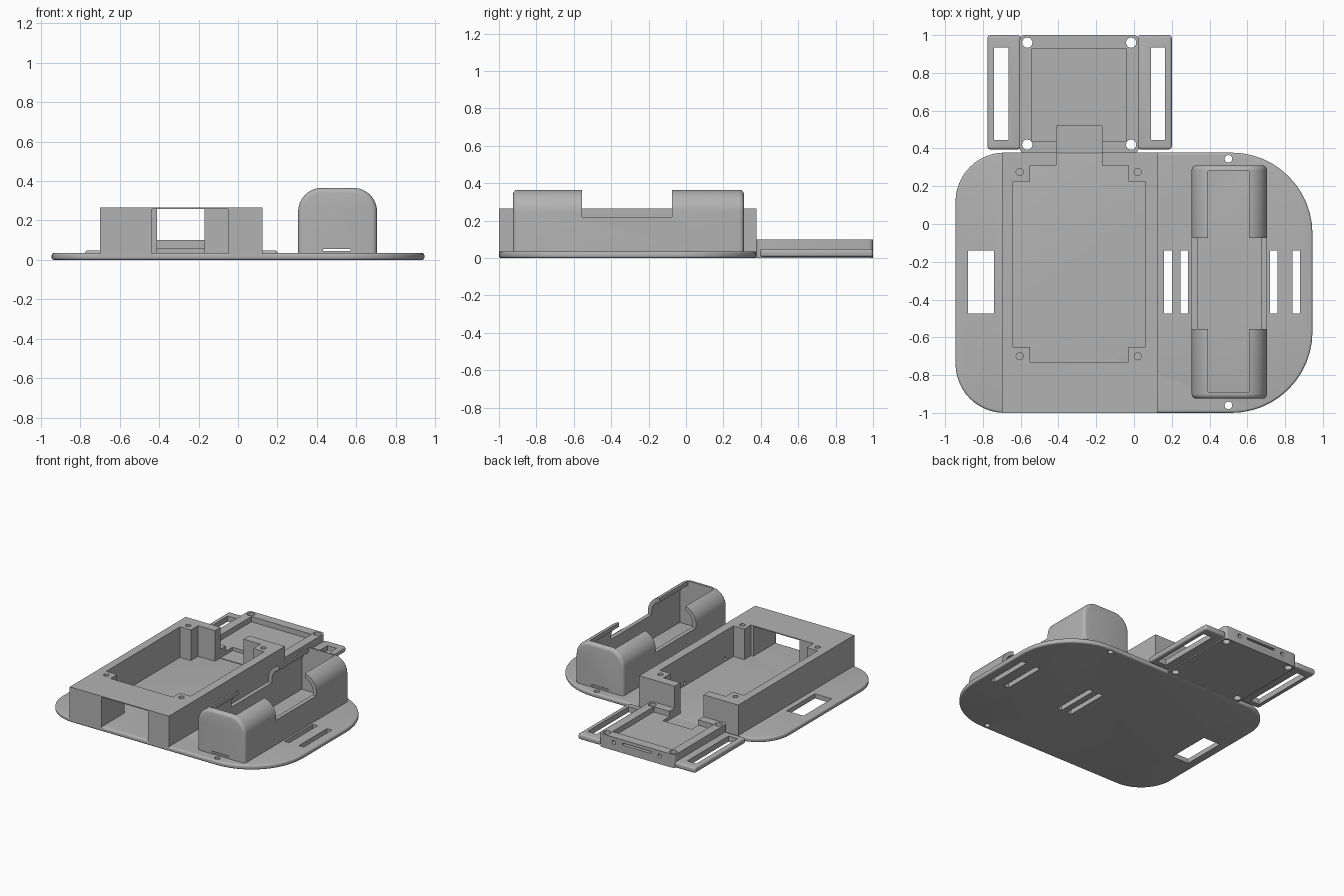
import bpy, bmesh, math

if "Cube" in bpy.data.objects:
    bpy.data.objects.remove(bpy.data.objects["Cube"])

grey = bpy.data.materials.new("plain grey")
grey.use_nodes = True
GREY = (0.45, 0.45, 0.45, 1)
grey.diffuse_color = GREY
grey.node_tree.nodes["Principled BSDF"].inputs["Base Color"].default_value = GREY


def rounded(x0, x1, y0, y1, radii=(0, 0, 0, 0), steps=12):
    """Rectangle outline; radii run anticlockwise from the +x +y corner."""
    pts = []
    for i, (x, y, sx, sy) in enumerate([(x1, y1, -1, -1), (x0, y1, 1, -1),
                                        (x0, y0, 1, 1), (x1, y0, -1, 1)]):
        r = radii[i]
        for k in range(steps + 1 if r else 1):
            a = math.pi / 2 * (i + k / steps)
            pts.append((x + sx * r + r * math.cos(a), y + sy * r + r * math.sin(a))
                       if r else (x, y))
    return pts


def circle(x, y, r, n=24):
    return [(x + r * math.cos(2 * math.pi * k / n), y + r * math.sin(2 * math.pi * k / n))
            for k in range(n)]


def prism(name, pts, lo, hi, axis="z", bevel=0, keep=lambda e: True):
    """Extrude an outline along an axis, optionally rounding its end rims."""
    place = {"z": lambda a, b, h: (a, b, h), "y": lambda a, b, h: (a, h, b),
             "x": lambda a, b, h: (h, a, b)}[axis]
    bm = bmesh.new()
    ends = [[bm.verts.new(place(a, b, h)) for a, b in pts] for h in (lo, hi)]
    caps = [bm.faces.new(ring) for ring in ends]
    n = len(pts)
    for i in range(n):
        j = (i + 1) % n
        bm.faces.new((ends[0][i], ends[0][j], ends[1][j], ends[1][i]))
    bmesh.ops.recalc_face_normals(bm, faces=bm.faces)
    if bevel:
        rim = [e for f in caps for e in f.edges if keep(e)]
        bmesh.ops.bevel(bm, geom=rim, offset=bevel, segments=4, profile=0.5, affect="EDGES")
    mesh = bpy.data.meshes.new(name)
    bm.to_mesh(mesh)
    bm.free()
    obj = bpy.data.objects.new(name, mesh)
    bpy.context.collection.objects.link(obj)
    mesh.materials.append(grey)
    return obj


def block(x0, x1, y0, y1, z0, z1):
    return prism("cutter", rounded(x0, x1, y0, y1), z0, z1)


def hole(x, y, r, z0, z1, axis="z"):
    return prism("cutter", circle(x, y, r), z0, z1, axis)


def finish(obj, cutters=()):
    """Cut the openings, bake the result and smooth the rounded areas."""
    for c in cutters:
        m = obj.modifiers.new("cut", "BOOLEAN")
        m.operation, m.solver, m.object = "DIFFERENCE", "EXACT", c
    bpy.context.view_layer.update()
    mesh = bpy.data.meshes.new_from_object(
        obj.evaluated_get(bpy.context.evaluated_depsgraph_get()))
    obj.modifiers.clear()
    obj.data = mesh
    for c in cutters:
        bpy.data.objects.remove(c)
    bpy.ops.object.select_all(action="DESELECT")
    obj.select_set(True)
    bpy.context.view_layer.objects.active = obj
    bpy.ops.object.shade_smooth_by_angle(angle=math.radians(30))


FLOOR = 0.035

# Base plate with strap slots and screw holes
base = prism("base_plate", rounded(-0.945, 0.945, -1, 0.378, (0.43, 0.26, 0.26, 0.43)),
             0, FLOOR, bevel=0.012)
slots = [(-0.88, -0.74), (0.16, 0.2), (0.245, 0.285), (0.72, 0.76), (0.84, 0.88)]
finish(base, [block(a, b, -0.475, -0.14, -0.1, 0.1) for a, b in slots]
       + [hole(0.5, y, 0.02, -0.1, 0.1) for y in (0.345, -0.96)])

# Main enclosure: stepped cavity, front window, rear neck, screw and wire holes
box = prism("enclosure", rounded(-0.7, 0.125, -1, 0.378), 0.012, 0.265)
finish(box, [block(-0.64, 0.06, -0.65, 0.225, -0.1, 0.5),
             block(-0.55, -0.03, -0.73, 0.31, -0.1, 0.5),
             block(-0.41, -0.17, 0.2, 0.6, -0.1, 0.5),
             block(-0.435, -0.05, -1.1, -0.7, -0.1, 0.258)]
       + [hole(x, y, 0.019, 0.15, 0.5) for x in (-0.605, 0.02) for y in (0.275, -0.7)]
       + [hole(y, 0.055, 0.012, 0.04, 0.2, "x") for y in (-0.55, -0.07)])

# Rear tray with shallow recess, wire neck, corner holes and port openings
r = 0.025
tray = prism("rear_tray", rounded(-0.605, 0.025, 0.376, 1, (r, r, r, r), 4), 0, 0.1)
finish(tray, [block(-0.54, -0.04, 0.44, 0.93, 0.06, 0.3),
              block(-0.41, -0.17, 0.3, 0.52, FLOOR, 0.3),
              block(-0.41, -0.17, 0.97, 1.1, 0.06, 0.075)]
       + [hole(x, y, 0.027, -0.1, 0.3) for x in (-0.565, -0.015) for y in (0.42, 0.96)]
       + [hole(x, 0.06, 0.015, 0.95, 1.1, "y") for x in (-0.48, -0.1)])

# Strap loops on both sides of the tray
for name, x0, x1, s0, s1 in (("right_strap_loop", -0.775, -0.6, -0.74, -0.665),
                             ("left_strap_loop", 0.02, 0.2, 0.09, 0.165)):
    loop = prism(name, rounded(x0, x1, 0.395, 1, (0.015,) * 4, 4), 0.006, 0.048, bevel=0.013)
    finish(loop, [block(s0, s1, 0.445, 0.935, -0.1, 0.3)])

# Battery cradle: round-topped shell, open along the top and lowered in the middle
R, T = 0.12, 0.03
shell = prism("battery_cradle", rounded(0.305, 0.705, 0.015, 0.365, (R, R, 0, 0)),
              -0.925, 0.31, "y", bevel=0.025,
              keep=lambda e: max(v.co.z for v in e.verts) > 0.02)
inner = prism("cutter", rounded(0.305 + T, 0.705 - T, -0.1, 0.365 - T, (R - T, R - T, 0, 0)),
              -0.89, 0.28, "y")
finish(shell, [inner,
               block(0.392, 0.608, -0.89, 0.28, 0.2, 0.5),
               block(0.2, 0.8, -0.555, -0.075, 0.22, 0.5),
               block(0.43, 0.57, -1, -0.85, 0.045, 0.055),
               block(0.43, 0.57, 0.25, 0.4, 0.045, 0.055)])
